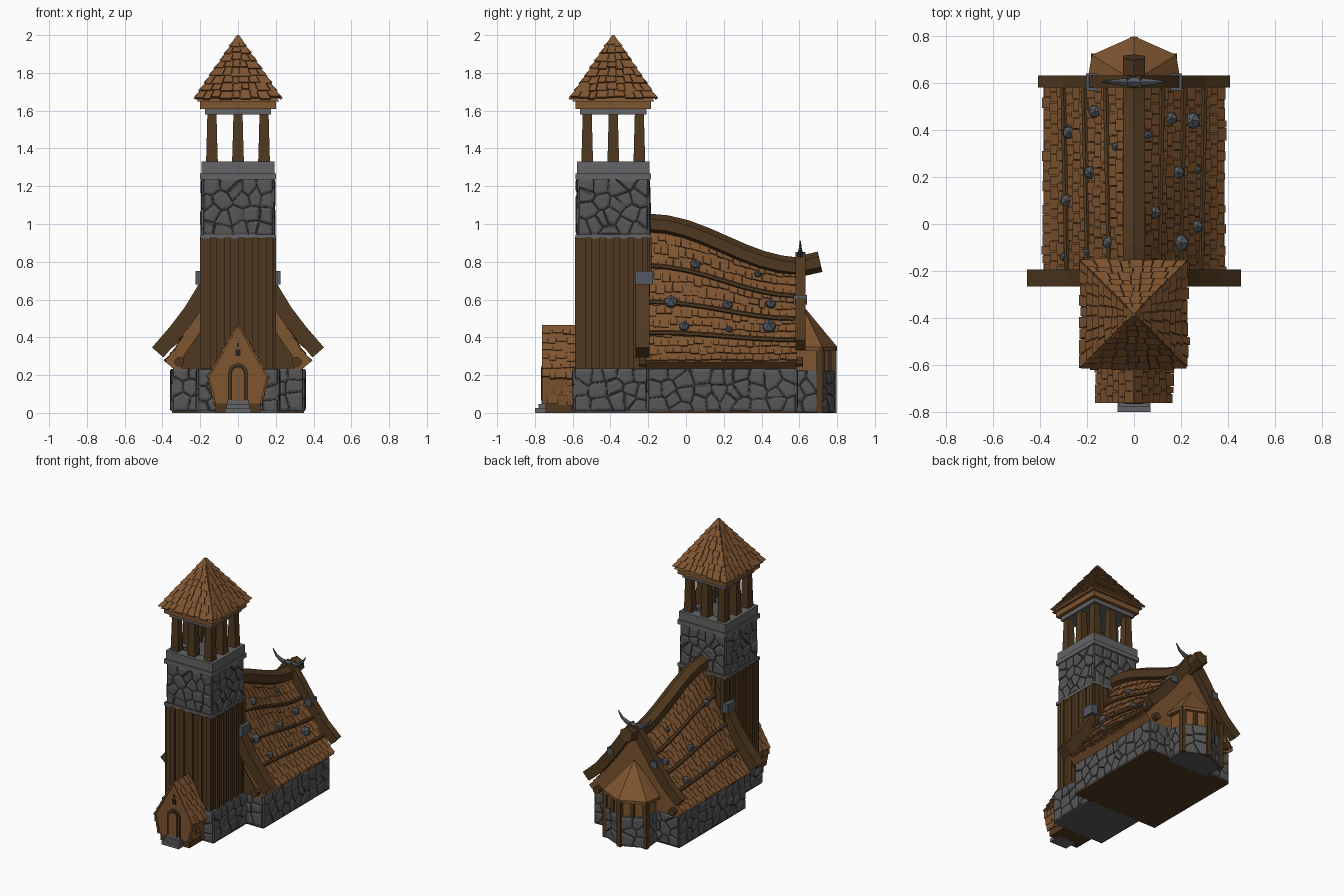
import bpy, bmesh, math, random
from mathutils import Vector, Matrix

random.seed(7)
cube = bpy.data.objects.get("Cube")
if cube:
    bpy.data.objects.remove(cube)

X, Y, Z = Vector((1, 0, 0)), Vector((0, 1, 0)), Vector((0, 0, 1))
TOWER_Y = -0.385


def material(name, r, g, b):
    m = bpy.data.materials.new(name)
    m.use_nodes = True
    m.diffuse_color = (r, g, b, 1)
    m.node_tree.nodes["Principled BSDF"].inputs["Base Color"].default_value = (r, g, b, 1)
    return m


orange = material("warm shingle wood", 0.21, 0.09, 0.03)
dark = material("dark timber", 0.08, 0.04, 0.014)
black = material("deep brown", 0.025, 0.013, 0.006)
stone = material("rubble stone", 0.095, 0.095, 0.095)
trim = material("dressed stone", 0.13, 0.13, 0.135)
metal = material("blue grey metal", 0.085, 0.1, 0.115)


def part(name, mat, bm):
    bmesh.ops.recalc_face_normals(bm, faces=bm.faces)
    me = bpy.data.meshes.new(name)
    bm.to_mesh(me)
    bm.free()
    me.materials.append(mat)
    ob = bpy.data.objects.new(name, me)
    bpy.context.scene.collection.objects.link(ob)


def skin(bm, rings):
    """Closed solid through a list of equal rings."""
    vs = [[bm.verts.new(p) for p in ring] for ring in rings]
    n = len(vs[0])
    for a, b in zip(vs, vs[1:]):
        for i in range(n):
            bm.faces.new((a[i], a[(i + 1) % n], b[(i + 1) % n], b[i]))
    bm.faces.new(vs[0][::-1])
    bm.faces.new(vs[-1])


def rect(cx, cy, hx, hy, z):
    return [Vector((cx + i * hx, cy + j * hy, z)) for i, j in ((-1, -1), (1, -1), (1, 1), (-1, 1))]


def box(bm, cx, cy, hx, hy, z0, z1, top=1):
    skin(bm, [rect(cx, cy, hx, hy, z0), rect(cx, cy, hx * top, hy * top, z1)])


def block(name, mat, *args):
    bm = bmesh.new()
    box(bm, *args)
    part(name, mat, bm)


def prism(name, mat, outline, y0, y1):
    bm = bmesh.new()
    skin(bm, [[Vector((x, y, z)) for x, z in outline] for y in (y0, y1)])
    part(name, mat, bm)


def beam(name, mat, pts, side, w, h, k=4, end=1):
    """Timber swept along points, tapering to the given end scale."""
    bm, rings, pts = bmesh.new(), [], [Vector(p) for p in pts]
    for i, p in enumerate(pts):
        t = pts[min(i + 1, len(pts) - 1)] - pts[max(i - 1, 0)]
        n = t.normalized().cross(side)
        f = (1 + (end - 1) * i / (len(pts) - 1)) * (math.sqrt(2) if k == 4 else 1)
        angles = [2 * math.pi * (j + 0.5) / k for j in range(k)]
        rings.append([p + f * (side * w * math.cos(a) + n * h * math.sin(a)) for a in angles])
    skin(bm, rings)
    part(name, mat, bm)


def sides(loop):
    for a, b in zip(loop, loop[1:] + loop[:1]):
        ax = (b - a).normalized()
        yield a, ax, (b - a).length, ax.cross(Z)


def clip(poly, mid, d):
    """Keep the part of a 2D polygon behind a line."""
    out = []
    for p, q in zip(poly, poly[1:] + poly[:1]):
        a, b = (p - mid).dot(d), (q - mid).dot(d)
        if a <= 0:
            out.append(p)
        if a * b < 0:
            out.append(p.lerp(q, a / (a - b)))
    return out


def rubble(name, loop, z0, z1, cell=0.075):
    """Wall core covered with irregular bulging stones."""
    bm = bmesh.new()
    skin(bm, [[p + Z * z for p in loop] for z in (z0, z1)])
    for a, ax, w, out in sides(loop):
        h = z1 - z0
        nx, nz = max(1, round(w / cell)), max(2, round(h / cell))
        jit = lambda: random.uniform(0.1, 0.9)
        sites = [Vector(((i + jit()) * w / nx, (j + jit()) * h / nz)) for i in range(nx) for j in range(nz)]
        for s in sites:
            poly = [Vector(p) for p in ((0, 0), (w, 0), (w, h), (0, h))]
            for o in sites:
                if o is not s and len(poly) > 2:
                    poly = clip(poly, (s + o) / 2, o - s)
            if len(poly) < 3:
                continue
            c = sum(poly, Vector((0, 0))) / len(poly)
            bulge = random.uniform(0.009, 0.016)
            rings = []
            for scale, depth in ((0.97, -0.002), (0.92, bulge * 0.6), (0.62, bulge)):
                flat = [c + (p - c) * scale for p in poly]
                rings.append([a + ax * p.x + Z * (z0 + p.y) + out * depth for p in flat])
            skin(bm, rings)
    part(name, stone, bm)


def shingles(name, P, centre, rows, cols, narrow=0, thick=0.012):
    """Overlapping shingles over a surface P(u, v)."""
    bm = bmesh.new()
    for r in range(rows):
        v0, v1 = r / rows, min(1, (r + 1.2) / rows)
        n = max(2, round(cols * (1 - narrow * v0)))
        shift = 0.25 if r % 2 else -0.25
        cuts = [0] + [(i + shift + random.uniform(-0.2, 0.2)) / n for i in range(1, n)] + [1]
        for u0, u1 in zip(cuts, cuts[1:]):
            va, gap = v0 + random.uniform(-0.25, 0.1) / rows, 0.04 / n
            c = [P(u0 + gap, va), P(u1 - gap, va), P(u1 - gap, v1), P(u0 + gap, v1)]
            nrm = (c[1] - c[0]).cross(c[3] - c[0]).normalized()
            if nrm.dot(c[0] - centre) < 0:
                nrm = -nrm
            t = thick * random.uniform(0.7, 1.1)
            skin(bm, [[p - nrm * 0.004 for p in c], [p + nrm * l for p, l in zip(c, (t, t, 0.002, 0.002))]])
    part(name, orange, bm)


# Stone footings
rubble("tower_footing", rect(0, TOWER_Y, 0.21, 0.205, 0), 0.008, 0.235)
rubble("nave_footing", rect(0, 0.19, 0.345, 0.39, 0), 0.008, 0.235)
apse = [Vector(p) for p in ((0.165, 0.56, 0), (0.165, 0.71, 0), (0, 0.78, 0), (-0.165, 0.71, 0), (-0.165, 0.56, 0))]
rubble("apse_footing", apse, 0, 0.225)
block("nave_floor", dark, 0, 0.19, 0.35, 0.39, 0, 0.01)
block("tower_floor", stone, 0, TOWER_Y, 0.21, 0.205, 0, 0.01)

# Planked tower shaft
bm = bmesh.new()
shaft = rect(0, TOWER_Y, 0.187, 0.187, 0)
skin(bm, [[p + Z * z for p in shaft] for z in (0.23, 0.93)])
for a, ax, w, out in sides(shaft):
    n = 10
    for i in range(n):
        d = 0.015 if i % 2 else random.uniform(0.003, 0.008)
        p, q = a + ax * (i * w / n + 0.002), a + ax * ((i + 1) * w / n - 0.002)
        ring = [p, q, q + out * d, p + out * d]
        skin(bm, [[v + Z * z for v in ring] for z in (0.23, 0.93)])
part("tower_planks", dark, bm)

# Upper stone stage, ledges and belfry
rubble("tower_stone_stage", rect(0, TOWER_Y, 0.184, 0.184, 0), 0.94, 1.24, 0.08)
block("lower_ledge", trim, 0, TOWER_Y, 0.2, 0.2, 0.922, 0.945)
block("upper_ledge", trim, 0, TOWER_Y, 0.2, 0.2, 1.235, 1.268)
block("belfry_floor", stone, 0, TOWER_Y, 0.185, 0.185, 1.265, 1.3)
bm = bmesh.new()
for s in (-1, 1):
    box(bm, s * 0.155, TOWER_Y, 0.037, 0.192, 1.268, 1.33)
    box(bm, 0, TOWER_Y + s * 0.155, 0.12, 0.037, 1.268, 1.33)
part("belfry_parapet", trim, bm)
bm = bmesh.new()
for i in (-1, 0, 1):
    for j in (-1, 0, 1):
        if i or j:
            box(bm, i * 0.138, TOWER_Y + j * 0.138, 0.032, 0.032, 1.3, 1.36, 0.95)
            box(bm, i * 0.138, TOWER_Y + j * 0.138, 0.03, 0.03, 1.36, 1.585, 0.8)
part("belfry_posts", dark, bm)
block("belfry_ring", trim, 0, TOWER_Y, 0.175, 0.175, 1.58, 1.612)
block("spire_base", orange, 0, TOWER_Y, 0.2, 0.2, 1.61, 1.65)

# Shingled spire
block("spire_core", orange, 0, TOWER_Y, 0.218, 0.218, 1.648, 1.985, 0.05)
block("spire_cap", orange, 0, TOWER_Y, 0.03, 0.03, 1.965, 2.0, 0.2)
tower_mid = Vector((0, TOWER_Y, 1.65))
for k in range(4):
    turn = Matrix.Rotation(k * math.pi / 2, 3, "Z")

    def face(u, v, turn=turn):
        half = 0.212 * (1 - v) + 0.009
        return tower_mid + turn @ Vector(((2 * u - 1) * half * 1.02, -half, 0.018 + 0.315 * v))
    shingles("spire_shingles", face, tower_mid, 8, 9, 0.85)

# Nave roof with sagging ridge and curved slopes


def ridge(y):
    return 0.875 + 0.115 * math.cos(math.pi * (y + 0.2) / 0.8)


def slope(t, y, s):
    power = 1.25 - 0.25 * (y + 0.2)
    return Vector((s * 0.385 * (1 - t), y, 0.27 + (ridge(y) - 0.27) * max(t, 0) ** power))


bm = bmesh.new()
rings = []
for i in range(11):
    y = -0.215 + 0.08 * i
    right = [slope(t / 8, y, 1) for t in range(9)]
    left = [slope(t / 8, y, -1) for t in range(7, -1, -1)]
    rings.append(right + left + [Vector((-0.34, y, 0.232)), Vector((0.34, y, 0.232))])
skin(bm, rings)
part("nave_roof_core", orange, bm)
for s in (-1, 1):
    shingles("nave_shingles", lambda u, v: slope(0.02 + 0.97 * v, -0.21 + 0.8 * u, s), Vector((0, 0.2, 0.3)), 12, 18)
    for t in (0.28, 0.51, 0.75):
        path = [slope(t - 0.04 * i / 8, -0.2 + 0.097 * i, s) + Vector((s, 0, 1)) * 0.008 for i in range(9)]
        beam("roof_batten", dark, path, X, 0.014, 0.014, 6)
    beam("eave_beam", dark, [(s * 0.31, -0.25, 0.27), (s * 0.31, 0.62, 0.27)], X, 0.027, 0.027, 8)
    # Curved bargeboards and their clasps
    front = ((0.425, 0.32), (0.33, 0.43), (0.25, 0.535), (0.18, 0.65), (0.1, 0.82), (0, 0.98))
    beam("front_bargeboard", dark, [(s * x, -0.23, z) for x, z in front], Y, 0.037, 0.04)
    back = ((0.385, 0.36), (0.28, 0.455), (0.18, 0.58), (0.09, 0.71), (0, 0.83))
    beam("back_bargeboard", dark, [(s * x, 0.607, z) for x, z in back], Y, 0.026, 0.036)
    block("front_clasp", metal, s * 0.2, -0.222, 0.025, 0.047, 0.68, 0.75)
    block("back_clasp", metal, s * 0.18, 0.605, 0.025, 0.036, 0.575, 0.625)
    # Ridge horns
    horn = ((0, 0.83), (0.06, 0.84), (0.105, 0.865), (0.135, 0.91))
    beam("ridge_horn", metal, [(s * x, 0.605, z) for x, z in horn], Y, 0.022, 0.022, 6, 0.15)
    # Dark gable infill beside the tower
    infill = [(s * x, z) for x, z in ((0.18, 0.235), (0.3, 0.235), (0.29, 0.3), (0.18, 0.46))]
    prism("gable_infill", dark, infill, -0.223, -0.21)
path = [(0, y, ridge(y) + 0.01) for y in (-0.2, -0.1, 0, 0.1, 0.2, 0.3, 0.4, 0.5, 0.58)] + [(0, 0.71, 0.8)]
beam("ridge_beam", dark, path, X, 0.055, 0.055, 6)

# Faceted roof bosses: x, y, radius
bosses = ((15, 45, 3), (24, 44, 4), (5, 38, 2), (18, 22, 3), (26, 23, 2), (8, 5, 3), (26, -1, 3), (19, -8, 4),
          (-16, 48, 3), (-27, 39, 3), (-7, 33, 2), (-18, 22, 3), (-28, 10, 3), (-10, -8, 3), (-19, -12, 2), (-29, -14, 2))
bm = bmesh.new()
for x, y, r in bosses:
    p = slope(1 - abs(x) / 38.5, y / 100, math.copysign(1, x)) + Vector((math.copysign(0.008, x), 0, 0.008))
    bmesh.ops.create_icosphere(bm, subdivisions=1, radius=r / 100, matrix=Matrix.Translation(p))
part("roof_bosses", metal, bm)

# Apse walls, posts and faceted roof
bm = bmesh.new()
skin(bm, [[Vector((p.x * 0.97, p.y - 0.005, z)) for p in apse] for z in (0.22, 0.35)])
part("apse_wall", orange, bm)
bm = bmesh.new()
for p in apse[1:4]:
    box(bm, p.x, p.y - 0.002, 0.018, 0.018, 0, 0.345)
for a, b in zip(apse[1:3], apse[2:4]):
    m = (a + b) / 2
    box(bm, m.x, m.y, 0.012, 0.012, 0.22, 0.345)
part("apse_posts", dark, bm)
bm = bmesh.new()
eave = [Vector(p) for p in ((0.195, 0.56, 0.33), (0.195, 0.63, 0.33), (0.18, 0.72, 0.33), (0, 0.8, 0.33),
                            (-0.18, 0.72, 0.33), (-0.195, 0.63, 0.33), (-0.195, 0.56, 0.33))]
top = Vector((0, 0.61, 0.58))
skin(bm, [eave, [p + Z * 0.02 for p in eave], [top.lerp(p, 0.03) for p in eave]])
part("apse_roof", orange, bm)

# Entrance porch
gable = ((0.12, 0.05), (0.155, 0.19), (0, 0.465), (-0.155, 0.19), (-0.12, 0.05))
prism("porch_body", orange, gable, -0.75, -0.58)
block("porch_base", dark, 0, -0.66, 0.12, 0.085, 0, 0.052)
for s in (-1, 1):
    for name, lo, hi, rows in (("porch_wall_shingles", gable[0], gable[1], 3), ("porch_roof_shingles", gable[1], gable[2], 6)):
        def pitch(u, v):
            x, z = Vector(lo).lerp(Vector(hi), v)
            return Vector((s * x, -0.765 + 0.185 * u, z))
        shingles(name, pitch, Vector((0, -0.67, 0.15)), rows, 4)


def arch(name, mat, w, z0, spring, y0):
    arc = [(w * math.cos(i * math.pi / 8), spring + w * math.sin(i * math.pi / 8)) for i in range(9)]
    prism(name, mat, [(w, z0)] + arc + [(-w, z0)], y0, -0.745)


arch("door_frame", dark, 0.052, 0.065, 0.21, -0.762)
arch("door_recess", black, 0.04, 0.065, 0.21, -0.764)
arch("door_leaf", orange, 0.031, 0.065, 0.21, -0.767)
block("porch_window", black, 0, -0.75, 0.014, 0.006, 0.3, 0.335)
block("porch_window_peg", black, 0, -0.75, 0.006, 0.006, 0.35, 0.37)
bm = bmesh.new()
for w, y, z in ((0.07, -0.8, 0.025), (0.062, -0.78, 0.047), (0.055, -0.765, 0.068)):
    box(bm, 0, (y - 0.7) / 2, w, (-0.7 - y) / 2, 0, z)
part("porch_steps", trim, bm)
